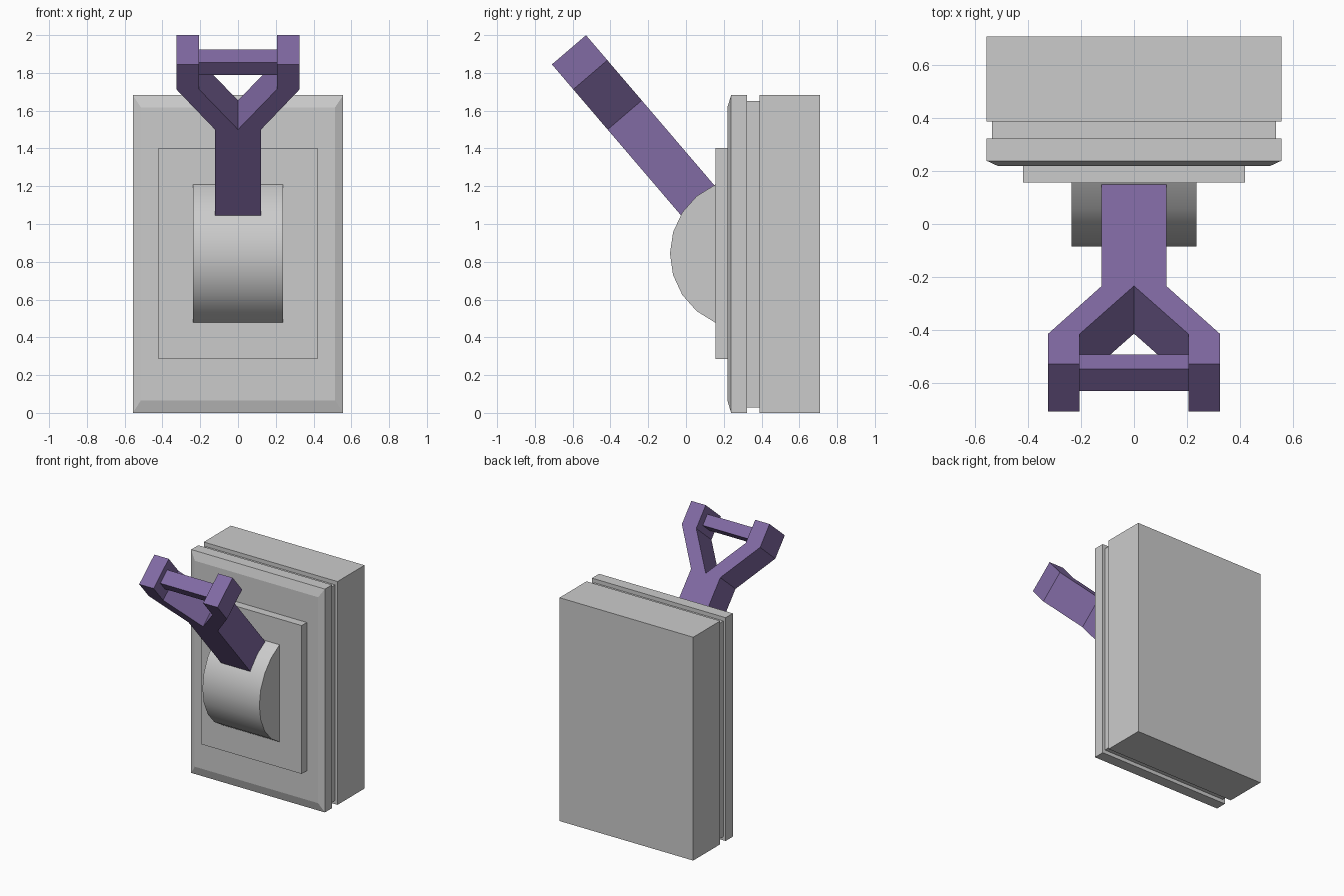
import bpy, bmesh, math
from mathutils import Matrix, Vector

if "Cube" in bpy.data.objects:
    bpy.data.objects.remove(bpy.data.objects["Cube"])

purple = bpy.data.materials.new("purple")
purple.diffuse_color = (0.22, 0.145, 0.37, 1)
purple.use_nodes = True
purple.node_tree.nodes["Principled BSDF"].inputs["Base Color"].default_value = purple.diffuse_color


def make(name, bm, mat=None):
    bmesh.ops.recalc_face_normals(bm, faces=bm.faces)
    me = bpy.data.meshes.new(name)
    bm.to_mesh(me)
    bm.free()
    ob = bpy.data.objects.new(name, me)
    bpy.context.collection.objects.link(ob)
    if mat:
        me.materials.append(mat)
    return ob


def loft(name, rings):
    """Rectangular sections (half width, z0, z1, y) joined front to back."""
    bm = bmesh.new()
    loops = [[bm.verts.new(p) for p in ((-w, y, a), (w, y, a), (w, y, b), (-w, y, b))]
             for w, a, b, y in rings]
    for p, q in zip(loops, loops[1:]):
        for i in range(4):
            j = (i + 1) % 4
            bm.faces.new((p[i], p[j], q[j], q[i]))
    bm.faces.new(loops[0])
    bm.faces.new(loops[-1])
    return make(name, bm)


def prism(name, outline, lo, hi, frame, mat=None):
    """Extrude a 2D outline from lo to hi along the frame's third axis."""
    bm = bmesh.new()
    face = bm.faces.new([bm.verts.new((u, v, lo)) for u, v in outline])
    out = bmesh.ops.extrude_face_region(bm, geom=[face], use_keep_orig=True)
    top = [g for g in out["geom"] if isinstance(g, bmesh.types.BMVert)]
    bmesh.ops.translate(bm, verts=top, vec=(0, 0, hi - lo))
    bmesh.ops.transform(bm, matrix=frame, verts=bm.verts)
    return make(name, bm, mat)


def axes(u, v, w, origin):
    m = Matrix((u, v, w)).transposed().to_4x4()
    m.translation = Vector(origin)
    return m


# Wall box, recessed seam and chamfered face plate
loft("back_box", [(0.557, 0, 1.682, 0.388), (0.557, 0, 1.682, 0.71)])
loft("seam_core", [(0.538, 0.028, 1.652, 0.30), (0.538, 0.028, 1.652, 0.40)])
loft("face_plate", [(0.514, 0.066, 1.617, 0.219), (0.557, 0, 1.682, 0.239),
                    (0.557, 0, 1.682, 0.324)])
loft("inner_plate", [(0.42, 0.285, 1.402, 0.157), (0.42, 0.285, 1.402, 0.24)])

# Rounded pivot: an arc bulging from the inner plate
R, half = 0.398, math.radians(66.6)
arc = []
for i in range(9):
    a = -half + 2 * half * i / 8
    arc.append((0.313 - R * math.cos(a), 0.843 + R * math.sin(a)))
profile = [(0.19, arc[0][1])] + arc + [(0.19, arc[-1][1])]
pivot = prism("pivot_drum", profile, -0.237, 0.237,
              axes((0, 1, 0), (0, 0, 1), (1, 0, 0), (0, 0, 0)))
bpy.context.view_layer.objects.active = pivot
pivot.select_set(True)
bpy.ops.object.shade_smooth_by_angle(angle=math.radians(30))
pivot.select_set(False)

# Tilted lever: forked shaft drawn in its own plane, then the grip between prongs
c, s = 0.76, 0.65
lever = axes((1, 0, 0), (0, -s, c), (0, c, s), (0, -0.03, 1.05))
side = [(0.122, -0.08), (0.122, 0.592), (0.326, 0.872), (0.326, 1.046),
        (0.206, 1.046), (0.206, 0.872)]
fork = side + [(0, 0.592)] + [(-x, y) for x, y in reversed(side)]
prism("lever_fork", fork, 0, 0.2375, lever, purple)
prism("grip_bar", [(-0.21, 0.917), (0.21, 0.917), (0.21, 1.002), (-0.21, 1.002)],
      0.066, 0.174, lever, purple)
